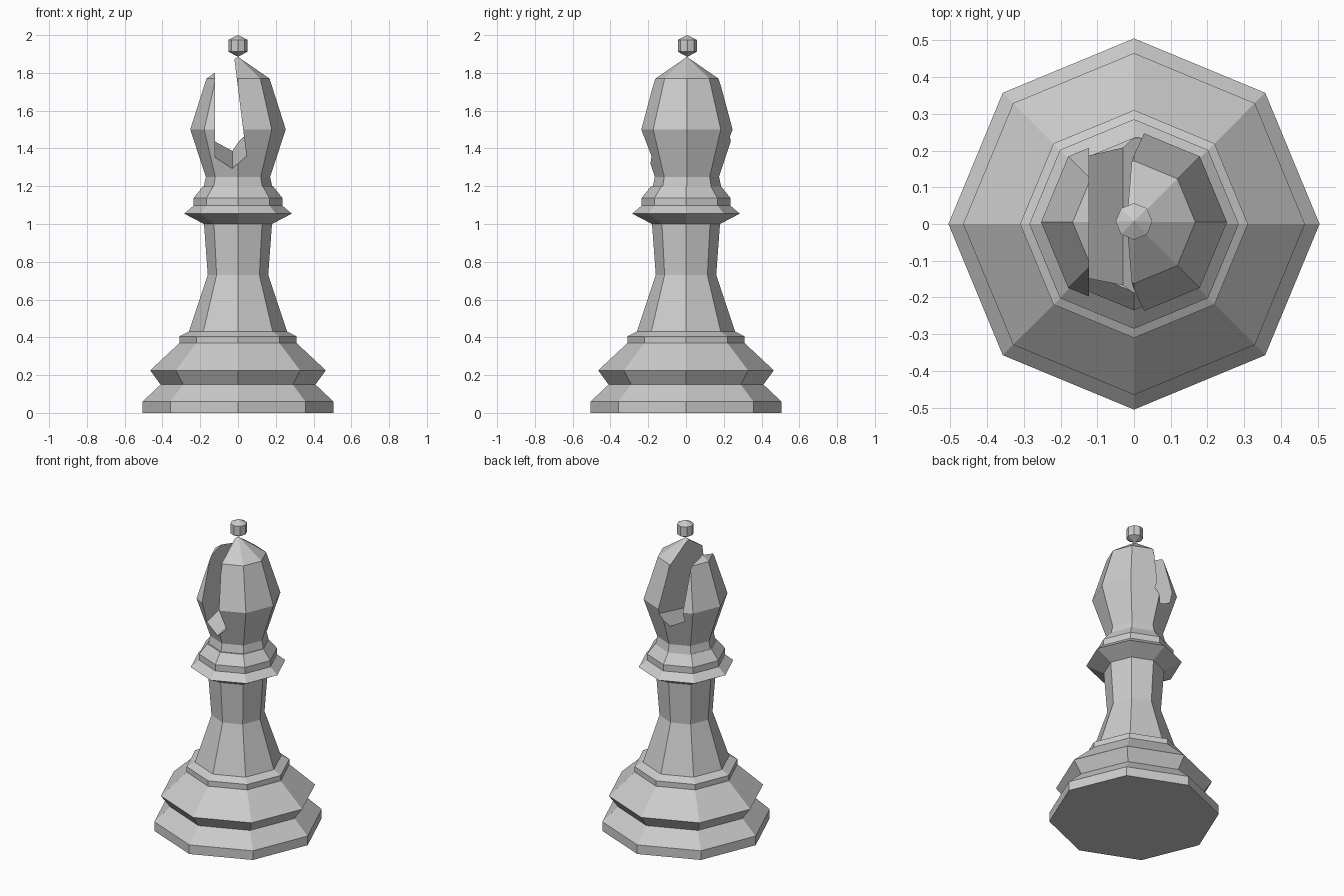
import bpy, math

if "Cube" in bpy.data.objects:
    bpy.data.objects.remove(bpy.data.objects["Cube"])


def make(name, verts, faces):
    me = bpy.data.meshes.new(name)
    me.from_pydata(verts, [], faces)
    me.update()
    ob = bpy.data.objects.new(name, me)
    bpy.context.collection.objects.link(ob)
    return ob


def lathe(name, profile, y=0.0, n=8):
    """Eight-sided turned solid; profile runs bottom to top, r = 0 makes a point."""
    verts, rings = [], []
    for r, z in profile:
        k = 1 if r == 0 else n
        rings.append([len(verts) + i for i in range(k)])
        for i in range(k):
            a = 2 * math.pi * i / n
            verts.append((r * math.cos(a), y + r * math.sin(a), z))
    faces = []
    for a, b in zip(rings, rings[1:]):
        for i in range(n):
            j = (i + 1) % n
            if len(a) == 1:
                faces.append((a[0], b[j], b[i]))
            elif len(b) == 1:
                faces.append((a[i], a[j], b[0]))
            else:
                faces.append((a[i], a[j], b[j], b[i]))
    if len(rings[0]) > 1:
        faces.append(rings[0][::-1])
    if len(rings[-1]) > 1:
        faces.append(rings[-1])
    return make(name, verts, faces)


# Stepped foot, waisted stem and collar
lathe("base", [(0.505, 0), (0.505, 0.06), (0.41, 0.15), (0.465, 0.225),
               (0.31, 0.37), (0.31, 0.405), (0.26, 0.43)])
lathe("stem", [(0.26, 0.43), (0.16, 0.73), (0.18, 1.0)])
lathe("collar", [(0.18, 1.0), (0.285, 1.055), (0.235, 1.097), (0.235, 1.138),
                 (0.185, 1.2)])

# Head and top bead
head = lathe("head", [(0.183, 1.19), (0.17, 1.25), (0.253, 1.5),
                      (0.167, 1.77), (0, 1.885)], y=0.005)
lathe("finial", [(0, 1.885), (0.05, 1.912), (0.05, 1.975), (0, 2.0)], y=0.007)


# Slot cutter: V floor rising to the back, right wall leaning in
def section(y):
    dz = 0.25 * y
    wall = lambda z: -0.02 + (1.88 - z) * 0.125
    pts = [(-0.122, 1.39 + dz), (-0.03, 1.335 + dz),
           (wall(1.405 + dz), 1.405 + dz), (wall(2.1), 2.1), (-0.122, 2.1)]
    return [(x, y, z) for x, z in pts]


sides = [(i, i + 5, (i + 1) % 5 + 5, (i + 1) % 5) for i in range(5)]
cutter = make("slot_cutter", section(-0.4) + section(0.4),
              [(0, 1, 2, 3, 4), (9, 8, 7, 6, 5)] + sides)
cutter.hide_render = True

mod = head.modifiers.new("slot", 'BOOLEAN')
mod.operation = 'DIFFERENCE'
mod.solver = 'EXACT'
mod.object = cutter
bpy.context.view_layer.objects.active = head
bpy.ops.object.modifier_apply(modifier=mod.name)
bpy.data.objects.remove(cutter)
